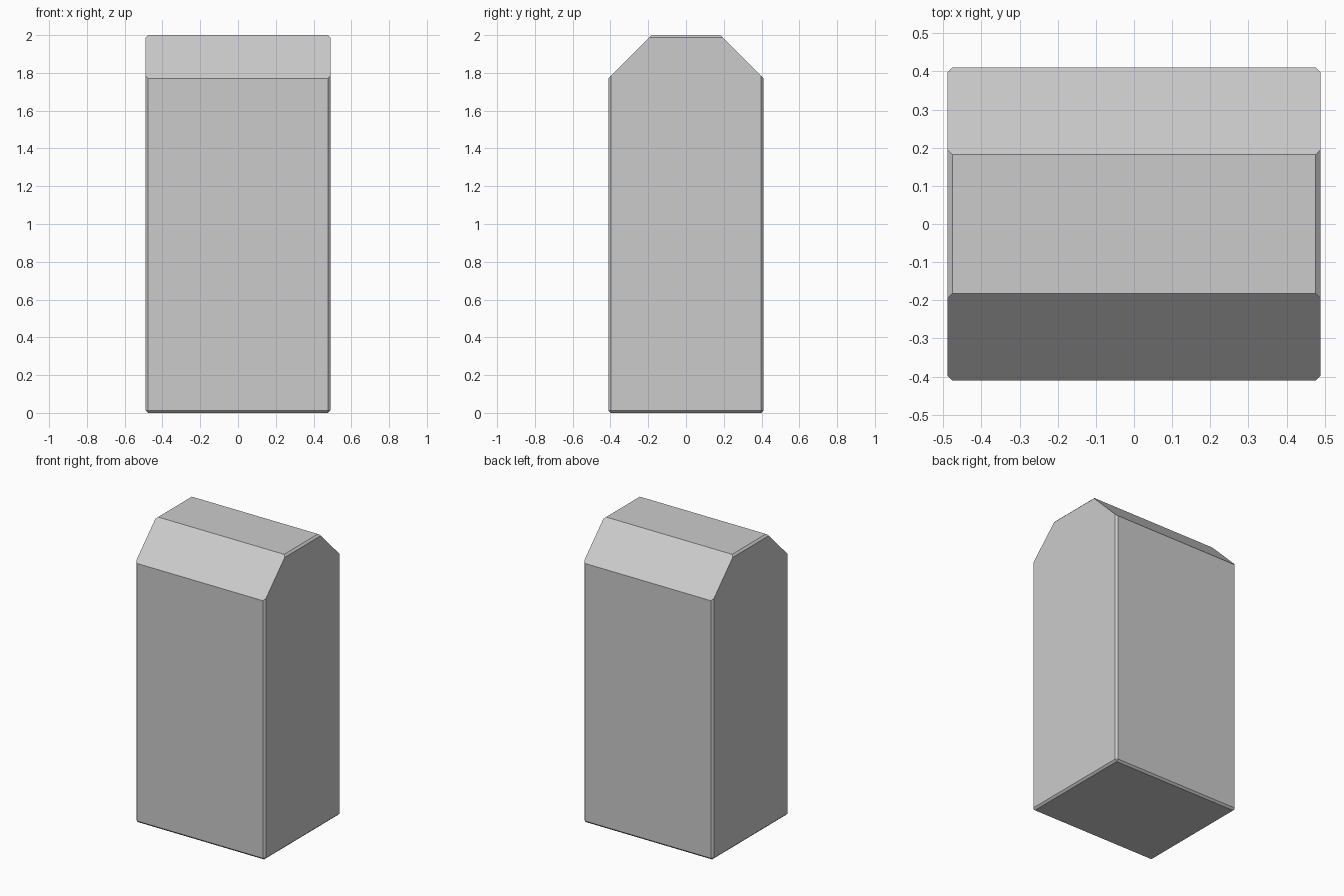
import bpy, bmesh
from mathutils import Vector

if "Cube" in bpy.data.objects:
    bpy.data.objects.remove(bpy.data.objects["Cube"])

HALF_X, HALF_Y, HEIGHT = 0.489, 0.411, 2.0
EDGE = 0.013          # small chamfer on the block edges
TOP_HALF_Y = 0.182    # half width of the flat top strip

bm = bmesh.new()

# Block standing on the ground
bmesh.ops.create_cube(bm, size=1)
bmesh.ops.scale(bm, vec=(2 * HALF_X, 2 * HALF_Y, HEIGHT), verts=bm.verts)
bmesh.ops.translate(bm, vec=(0, 0, HEIGHT / 2), verts=bm.verts)

# Thin chamfer around every edge
bmesh.ops.bevel(bm, geom=bm.edges[:], offset=EDGE, offset_type='OFFSET',
                segments=1, affect='EDGES')

# Sloped shoulders: cut the front and back top edges at 45 degrees
for side in (-1, 1):
    cut = bmesh.ops.bisect_plane(
        bm, geom=bm.verts[:] + bm.edges[:] + bm.faces[:],
        plane_co=Vector((0, side * TOP_HALF_Y, HEIGHT)),
        plane_no=Vector((0, side, 1)), clear_outer=True)
    rim = [e for e in cut["geom_cut"] if isinstance(e, bmesh.types.BMEdge)]
    bmesh.ops.contextual_create(bm, geom=rim)

bmesh.ops.recalc_face_normals(bm, faces=bm.faces)
mesh = bpy.data.meshes.new("chamfered_block")
bm.to_mesh(mesh)
bm.free()
block = bpy.data.objects.new("chamfered_block", mesh)
bpy.context.collection.objects.link(block)
